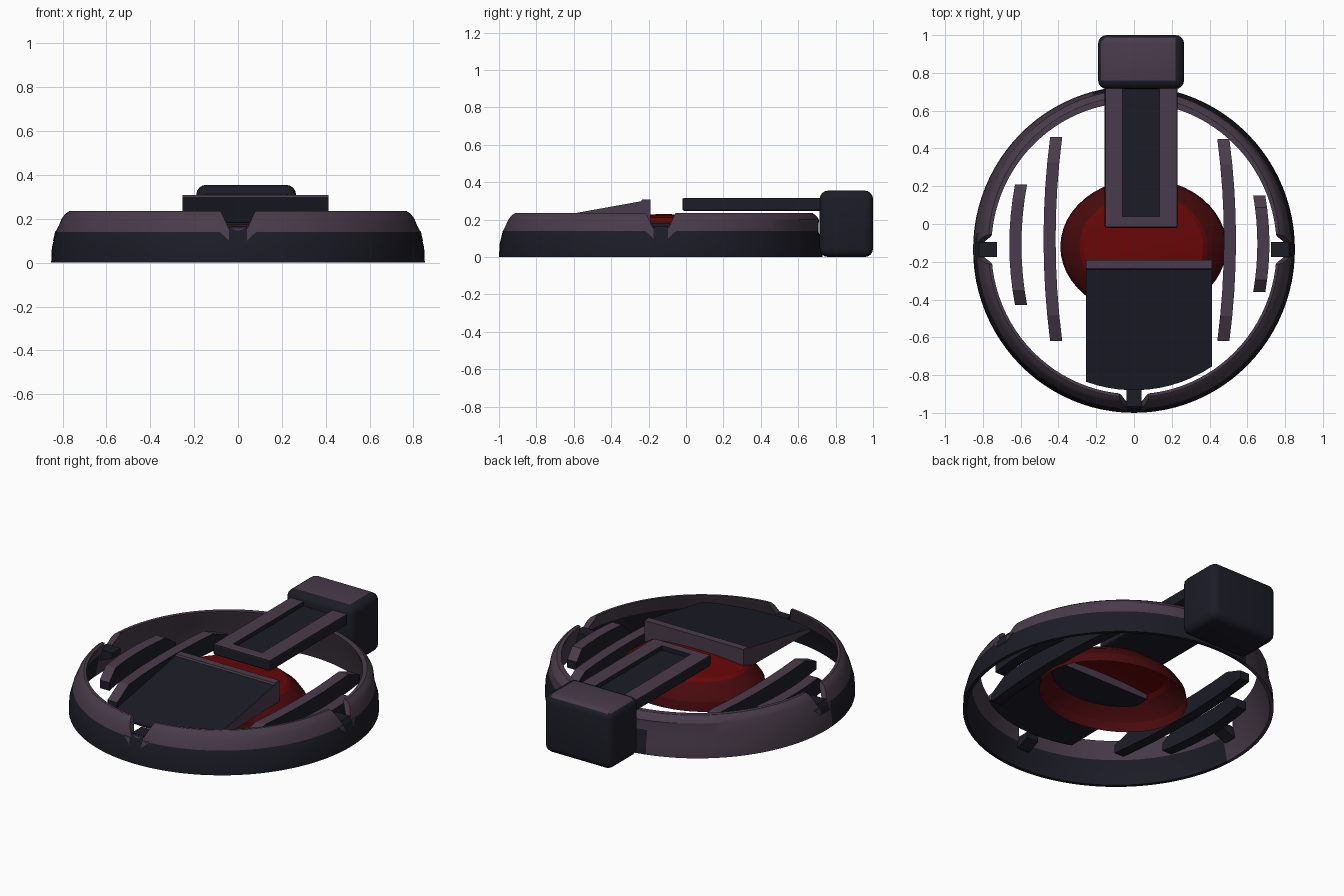
import bpy, bmesh, math
from mathutils import Matrix

cube = bpy.data.objects.get("Cube")
if cube:
    bpy.data.objects.remove(cube)


def material(name, rgb):
    m = bpy.data.materials.new(name)
    m.use_nodes = True
    m.diffuse_color = (*rgb, 1)
    m.node_tree.nodes["Principled BSDF"].inputs["Base Color"].default_value = (*rgb, 1)
    return m


PURPLE = material("dusky purple", (0.066, 0.044, 0.069))
DARK = material("dark slate", (0.0115, 0.0115, 0.02))
RED = material("deep red", (0.14, 0.002, 0.002))
DARK_RED = material("dark red", (0.065, 0.003, 0.004))
CY = -0.135  # ring centre in y


def finish(bm, name, mats, rule=None, smooth=None):
    """Turn a bmesh into an object; rule(face) picks the material index."""
    bmesh.ops.recalc_face_normals(bm, faces=bm.faces[:])
    bm.normal_update()
    for f in bm.faces:
        f.material_index = rule(f) if rule else 0
    me = bpy.data.meshes.new(name)
    bm.to_mesh(me)
    bm.free()
    ob = bpy.data.objects.new(name, me)
    bpy.context.collection.objects.link(ob)
    for m in mats:
        me.materials.append(m)
    bpy.ops.object.select_all(action='DESELECT')
    ob.select_set(True)
    bpy.context.view_layer.objects.active = ob
    if smooth:
        bpy.ops.object.shade_smooth_by_angle(angle=math.radians(smooth))
    return ob


def cut(target, cutter):
    """Subtract the cutter from the target and remove it."""
    cutter.hide_render = True
    mod = target.modifiers.new("cut", 'BOOLEAN')
    mod.operation, mod.solver, mod.object = 'DIFFERENCE', 'EXACT', cutter
    bpy.context.view_layer.objects.active = target
    bpy.ops.object.modifier_apply(modifier=mod.name)
    bpy.data.objects.remove(cutter)


def box(bm, x0, x1, y0, y1, z0, z1):
    mat = Matrix.Translation(((x0 + x1) / 2, (y0 + y1) / 2, (z0 + z1) / 2))
    mat = mat @ Matrix.Diagonal((x1 - x0, y1 - y0, z1 - z0, 1))
    bmesh.ops.create_cube(bm, size=1, matrix=mat)


def loft(bm, rings, closed=False, caps=True):
    """Skin a list of equal-length point rings."""
    vs = [[bm.verts.new(p) for p in r] for r in rings]
    pairs = list(zip(vs, vs[1:])) + ([(vs[-1], vs[0])] if closed else [])
    for a, b in pairs:
        for i in range(len(a)):
            j = (i + 1) % len(a)
            bm.faces.new((a[i], a[j], b[j], b[i]))
    if caps and not closed:
        bm.faces.new(vs[0])
        bm.faces.new(vs[-1])


def top_rule(f):
    return 0 if f.normal.z > 0.75 else 1


# Outer ring: thin wall leaning inward, its upper part fuller at the back
PROFILE = [(0.832, 0), (0.852, 0), (0.849, 0.07), (0.83, 0.14), (0.805, 0.2),
           (0.79, 0.222), (0.77, 0.236), (0.755, 0.236), (0.76, 0.215), (0.8, 0.14)]
SEG = 96


def ring_point(r, z, a):
    if z > 0.15:
        r += (0.012 if r < 0.765 else 0.028) * max(0, math.sin(a))
    return (r * math.cos(a), CY + 1.015 * r * math.sin(a), z)


def ring_rule(f):
    c = f.calc_center_median()
    ang = math.degrees(math.atan2(c.y - CY, c.x)) % 360
    inward = f.normal.x * c.x + f.normal.y * (c.y - CY) < 0
    start = 0 if inward else 106
    return 0 if c.z > 0.14 or start < ang < 182 else 1


bm = bmesh.new()
loft(bm, [[ring_point(r, z, 2 * math.pi * i / SEG) for r, z in PROFILE]
          for i in range(SEG)], closed=True)
ring = finish(bm, "outer_ring", [PURPLE, DARK], ring_rule, 30)

# V notches on the front and both sides, with a dark block and purple chamfers
for side, angle in (("front", -90), ("right", 180), ("left", 0)):
    turn = Matrix.Translation((0, CY, 0)) @ Matrix.Rotation(math.radians(angle), 4, 'Z')
    if side == "front":
        turn = Matrix.Translation((0, -0.01, 0)) @ turn
    bm = bmesh.new()
    section = [(-0.042, 0.155), (0.042, 0.155), (0.085, 0.25), (-0.085, 0.25)]
    loft(bm, [[(r, y, z) for y, z in section] for r in (0.68, 0.95)])
    bm.transform(turn)
    cut(ring, finish(bm, side + "_notch_cutter", [PURPLE, DARK]))

    bm = bmesh.new()
    block = [(0.8, 0.1), (0.842, 0.1), (0.833, 0.14), (0.82, 0.165), (0.725, 0.165),
             (0.725, 0.13)]
    loft(bm, [[(r, y, z) for r, z in block] for y in (-0.04, 0.04)])
    bm.transform(turn)
    finish(bm, side + "_notch_block", [DARK])

    bm = bmesh.new()
    for s in (-1, 1):
        loft(bm, [[(0.844 - d, s * 0.04, 0.1), (0.831 - d, s * 0.085, 0.142),
                   (0.834 - d, s * 0.04, 0.142)] for d in (0, 0.009)])
    bm.transform(turn)
    finish(bm, side + "_notch_chamfers", [PURPLE])

# Curved slats: middle x, y range, bow at the ends
for name, x, y0, y1, bow in (("right_outer_slat", -0.628, -0.43, 0.21, 0.03),
                             ("right_inner_slat", -0.447, -0.62, 0.46, 0.035),
                             ("left_inner_slat", 0.508, -0.62, 0.45, 0.035),
                             ("left_outer_slat", 0.685, -0.36, 0.15, 0.022)):
    bm = bmesh.new()
    rings = []
    mid, half = (y0 + y1) / 2, (y1 - y0) / 2
    for t in (-1, -0.75, -0.5, -0.25, 0, 0.25, 0.5, 0.75, 1):
        cx = x - math.copysign(bow * t * t, x)
        top = 0.125 if abs(t) == 1 else 0.18
        rings.append([(cx + dx, mid + half * t, z) for dx, z in
                      ((-0.032, 0.075), (0.032, 0.075), (0.032, top), (-0.032, top))])
    loft(bm, rings)
    finish(bm, name, [PURPLE, DARK], top_rule)

# Red central dome: a shell open underneath, darker around its sides
bm = bmesh.new()
loft(bm, [[(0.05 + 0.44 * s * math.cos(a), -0.12 + 0.36 * s * math.sin(a), z)
           for a in (2 * math.pi * i / 48 for i in range(48))]
          for s, z in ((1, 0.055), (0.98, 0.11), (0.9, 0.155), (0.77, 0.195),
                       (0.72, 0.21), (0.4, 0.224), (0.1, 0.229))], caps=False)
bmesh.ops.holes_fill(bm, edges=[e for e in bm.edges if e.is_boundary
                                and e.verts[0].co.z > 0.2], sides=0)
finish(bm, "red_dome", [RED, DARK_RED],
       lambda f: 0 if f.calc_center_median().z > 0.19 else 1, 25)

# Front wedge: sloped slab whose front edge follows the ring
bm = bmesh.new()
rings = []
for i in range(13):
    x = -0.253 + 0.666 * i / 12
    yf = -0.14 - math.sqrt(0.74 ** 2 - x * x)
    zf = 0.298 + 0.18 * (yf + 0.24)
    rings.append([(x, yf, 0.172), (x, yf, zf), (x, -0.24, 0.298),
                  (x, -0.235, 0.308), (x, -0.19, 0.308), (x, -0.19, 0.18)])
loft(bm, rings)


def wedge_rule(f):
    c = f.calc_center_median()
    return 0 if c.y > -0.238 or abs(f.normal.x) > 0.9 else 1


finish(bm, "front_wedge", [PURPLE, DARK], wedge_rule)

# Rear arm: slab with a recessed dark panel
bm = bmesh.new()
box(bm, -0.155, 0.23, -0.02, 0.74, 0.247, 0.316)
bmesh.ops.bevel(bm, geom=bm.edges[:], offset=0.01, segments=2, affect='EDGES', profile=0.5)
arm = finish(bm, "rear_arm", [PURPLE, DARK], top_rule)
bm = bmesh.new()
box(bm, -0.06, 0.135, 0.04, 0.8, 0.29, 0.4)
cut(arm, finish(bm, "arm_cutter", [PURPLE, DARK], lambda f: 1))


# Rounded rear block with a purple top
def block_rule(f):
    n = f.normal
    return 0 if n.z > 0.75 and n.y > -0.1 and n.x < 0.1 else 1


bm = bmesh.new()
box(bm, -0.19, 0.265, 0.715, 1.0, 0.0, 0.355)
bmesh.ops.bevel(bm, geom=bm.edges[:], offset=0.045, segments=4, affect='EDGES', profile=0.5)
finish(bm, "rear_block", [PURPLE, DARK], block_rule, 40)
